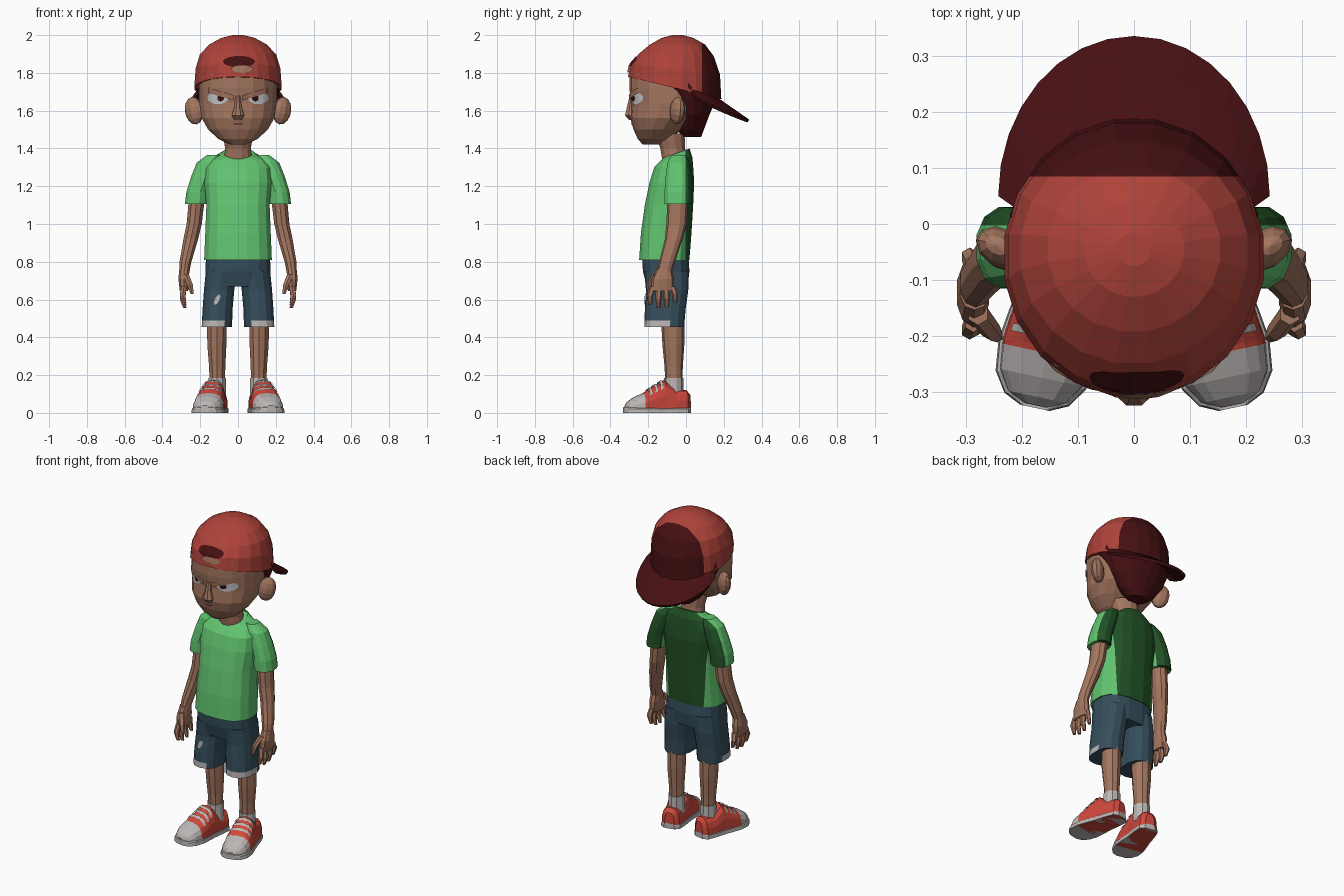
import bpy, bmesh
from math import sin, cos, pi, radians, copysign
from mathutils import Vector
from mathutils.bvhtree import BVHTree

if "Cube" in bpy.data.objects:
    bpy.data.objects.remove(bpy.data.objects["Cube"])


def material(name, *rgb):
    m = bpy.data.materials.new(name)
    m.use_nodes = True
    m.diffuse_color = (*rgb, 1)
    m.node_tree.nodes["Principled BSDF"].inputs["Base Color"].default_value = (*rgb, 1)
    return m


SKIN = material("skin", .37, .18, .115)
RED = material("cap red", .42, .055, .042)
SHOE = material("shoe red", .62, .065, .045)
MAROON = material("maroon", .06, .005, .006)
GREEN = material("shirt green", .12, .55, .16)
DARK = material("shirt dark green", .016, .085, .02)
DENIM = material("denim", .036, .077, .108)
GREY = material("light grey", .5, .47, .46)
WHITE = material("eye white", .58, .6, .63)
BLACK = material("pupil black", .01, .006, .006)


def power(v, e):
    return copysign(abs(v) ** e, v)


def skin(name, rings, mat, closed=True, caps=True, face=None):
    """Bridge point rings into a surface; face = direction open surfaces look."""
    bm = bmesh.new()
    rows = [[bm.verts.new(p) for p in r] for r in rings]
    n = len(rows[0])
    for a, b in zip(rows, rows[1:]):
        for i in range(n if closed else n - 1):
            j = (i + 1) % n
            bm.faces.new((a[i], a[j], b[j], b[i]))
    if caps:
        bm.faces.new(rows[0])
        bm.faces.new(rows[-1])
    bm.normal_update()
    if face:
        for f in bm.faces:
            if f.normal.dot(Vector(face)) < 0:
                f.normal_flip()
    else:
        bmesh.ops.recalc_face_normals(bm, faces=bm.faces[:])
    me = bpy.data.meshes.new(name)
    bm.to_mesh(me)
    bm.free()
    me.materials.append(mat)
    ob = bpy.data.objects.new(name, me)
    bpy.context.collection.objects.link(ob)
    return ob


def loft(name, specs, mat, n=14, p=2.0, s=1):
    """Rings given as x, y, z, x radius, y radius and an optional tilt."""
    rings = []
    for x, y, z, rx, ry, *tilt in specs:
        t = tilt[0] if tilt else 0
        ring = []
        for i in range(n):
            a = 2 * pi * (i + .5) / n
            dx, dy = rx * power(cos(a), 2 / p), ry * power(sin(a), 2 / p)
            ring.append((s * (x + dx), y + dy, z + t * dy))
        rings.append(ring)
    return skin(name, rings, mat)


def paint(ob, mat, rule, co, no):
    """Cut the mesh along a plane, then colour the faces that meet the rule."""
    ob.data.materials.append(mat)
    bm = bmesh.new()
    bm.from_mesh(ob.data)
    bmesh.ops.bisect_plane(bm, geom=bm.verts[:] + bm.edges[:] + bm.faces[:],
                           plane_co=co, plane_no=no)
    bm.normal_update()
    for f in bm.faces:
        if rule(f.calc_center_median(), f.normal):
            f.material_index = len(ob.data.materials) - 1
    bm.to_mesh(ob.data)
    bm.free()


def decal(name, outline, target, mat, lift=.004):
    """Thin plate that follows the front of the target."""
    bm = bmesh.new()
    bm.from_mesh(target.data)
    tree = BVHTree.FromBMesh(bm)
    cx = sum(x for x, z in outline) / len(outline)
    cz = sum(z for x, z in outline) / len(outline)
    rings = []
    for k in (1, .75, .5, .25, .02):
        ring = []
        for x, z in outline:
            o = Vector((cx + (x - cx) * k, -2, cz + (z - cz) * k))
            hit = tree.ray_cast(o, Vector((0, 1, 0)))
            if hit[0] is None:
                hit = tree.find_nearest(Vector((o.x, -.3, o.z)))
            ring.append(hit[0] + Vector((0, -lift, 0)))
        rings.append(ring)
    bm.free()
    return skin(name, rings, mat, face=(0, -1, 0))


def oval(x, z, rx, rz, n=16):
    return [(x + rx * cos(2 * pi * i / n), z + rz * sin(2 * pi * i / n)) for i in range(n)]


# Head, neck and hair
head = loft("head", [
    (0, -.18, 1.422, .045, .05), (0, -.17, 1.45, .105, .085), (0, -.15, 1.5, .16, .128),
    (0, -.12, 1.56, .195, .175), (0, -.09, 1.64, .208, .2), (0, -.085, 1.72, .21, .215),
    (0, -.08, 1.8, .21, .22)], SKIN, 18, 2.2)
loft("neck", [(0, -.06, 1.32, .08, .065), (0, -.07, 1.4, .07, .068),
              (0, -.085, 1.48, .085, .08)], SKIN, 12)
loft("hair", [
    (0, .03, 1.46, .06, .05), (0, .025, 1.5, .11, .07), (0, .03, 1.58, .17, .095),
    (0, .02, 1.66, .205, .14), (0, -.01, 1.72, .224, .165), (0, -.02, 1.77, .22, .165)],
    MAROON, 18)
loft("nose", [(0, -.285, 1.55, .02, .015), (0, -.292, 1.575, .036, .034),
              (0, -.288, 1.615, .022, .028), (0, -.285, 1.68, .012, .014)], SKIN, 8)
decal("mouth", oval(0, 1.53, .028, .003), head, MAROON)

# Eyes with slanted brows, and ears
for s, side in ((1, "left"), (-1, "right")):
    lid = lambda x: 1.68 + .3 * (abs(x) - .1)
    decal(side + "_eye", [(x, min(z, lid(x))) for x, z in oval(s * .107, 1.668, .055, .034)],
          head, WHITE)
    decal(side + "_iris", oval(s * .092, 1.667, .018, .018), head, MAROON, .006)
    decal(side + "_pupil", oval(s * .092, 1.667, .007, .007, 8), head, BLACK, .008)
    xs = [.025 + .0225 * i for i in range(7)]
    brow = [(s * x, lid(x) - .003) for x in xs] + [(s * x, lid(x) + .025) for x in reversed(xs)]
    decal(side + "_brow", brow, head, SKIN, .0095)
    bpy.ops.mesh.primitive_uv_sphere_add(segments=10, ring_count=7, radius=1,
                                         location=(s * .232, -.045, 1.6))
    ear = bpy.context.object
    ear.name = side + "_ear"
    ear.scale = (.053, .036, .074)
    ear.rotation_euler = (0, s * radians(12), s * radians(30))
    ear.data.materials.append(SKIN)

# Backward cap: crown, strap opening and brim
cap = loft("cap_crown", [
    (0, -.06, 1.72, .234, .25, -.24), (0, -.057, 1.82, .227, .24, -.12),
    (0, -.05, 1.895, .205, .2, -.04), (0, -.045, 1.95, .155, .148),
    (0, -.045, 1.985, .09, .085), (0, -.045, 2, .03, .03)], RED, 20)
decal("cap_opening", oval(.005, 1.86, .085, .03), cap, MAROON, .005)
decal("forehead_patch", oval(.022, 1.82, .06, .02), cap, SKIN, .008)
paint(cap, MAROON, lambda c, n: c.y > .085, (0, .085, 0), (0, 1, 0))

brim_rows = []
for k in (0, .33, .67, 1):
    row = []
    for i in range(17):
        a = pi * i / 16
        x = (.2 + .042 * k) * cos(a)
        y = .02 + .03 * k + (.135 + .15 * k) * sin(a)
        row.append((x, y, 1.70 - .5 * y + .02 * (1 - (x / .24) ** 2) + .035 * (1 - k)))
    brim_rows.append(row)
brim = skin("cap_brim", brim_rows, MAROON, closed=False, caps=False, face=(0, 0, 1))
solid = brim.modifiers.new("thickness", "SOLIDIFY")
solid.thickness = .018

# Shirt body
back = lambda c, n: c.y > -.003
shirt = loft("shirt_body", [
    (0, -.115, .81, .182, .135), (0, -.105, .95, .176, .136), (0, -.09, 1.1, .17, .13),
    (0, -.075, 1.22, .18, .12), (0, -.065, 1.3, .175, .105), (0, -.05, 1.345, .145, .085, .1),
    (0, -.05, 1.375, .085, .07, .35)], GREEN, 16, 2.5)
paint(shirt, DARK, back, (0, -.003, 0), (0, 1, 0))

# Hips of the shorts
loft("shorts_hips", [(0, -.1, .67, .165, .11), (0, -.105, .75, .175, .125),
                     (0, -.11, .83, .172, .125)], DENIM, 16, 2.6)

# Shoe stations: y, half width, height
SHOE_LINE = [(.02, .03, .1), (0, .055, .122), (-.06, .064, .12), (-.12, .068, .175),
             (-.17, .076, .145), (-.225, .083, .11), (-.28, .077, .085),
             (-.315, .055, .06), (-.33, .025, .04)]


def section(y, w, h, e=.65, a0=0, a1=pi, n=9):
    angles = [a0 + (a1 - a0) * i / (n - 1) for i in range(n)]
    return [(w * power(cos(a), e), y, h * power(sin(a), e)) for a in angles]


def station(y):
    for (y0, w0, h0), (y1, w1, h1) in zip(SHOE_LINE, SHOE_LINE[1:]):
        if y1 <= y <= y0:
            t = (y - y0) / (y1 - y0)
            return y, w0 + t * (w1 - w0), h0 + t * (h1 - h0)


for s, side in ((1, "left"), (-1, "right")):
    # Sleeve, arm and hand
    sleeve = loft(side + "_sleeve", [
        (.13, -.04, 1.365, .035, .04), (.16, -.04, 1.325, .06, .06), (.19, -.04, 1.25, .06, .07),
        (.215, -.042, 1.17, .06, .074), (.223, -.042, 1.105, .06, .075)], GREEN, 12, 2.2, s)
    paint(sleeve, DARK, back, (0, -.003, 0), (0, 1, 0))
    loft(side + "_arm", [
        (.215, -.042, 1.16, .045, .055), (.232, -.05, 1.0, .042, .054),
        (.25, -.065, .92, .041, .047), (.278, -.1, .8, .033, .042),
        (.285, -.115, .74, .028, .038)], SKIN, 10, 2, s)
    loft(side + "_palm", [
        (.284, -.115, .765, .027, .038), (.287, -.122, .71, .03, .058),
        (.286, -.125, .645, .023, .062)], SKIN, 10, 2.3, s)
    for i in range(4):
        y, drop = -.175 + .034 * i, (0, .018, .014, -.01)[i]
        spread = (i - 1.5) * .01
        loft(f"{side}_finger_{i + 1}", [
            (.286, y, .67, .017, .018), (.293, y + spread, .62 - drop, .016, .016),
            (.282, y + spread, .572 - drop, .01, .01)], SKIN, 6, 2, s)
    loft(side + "_thumb", [
        (.278, -.16, .735, .02, .02), (.255, -.19, .68, .018, .018),
        (.243, -.2, .63, .01, .011)], SKIN, 6, 2, s)

    # Shorts leg with a frayed cuff
    leg = loft(side + "_shorts_leg", [
        (.112, -.115, .455, .082, .105), (.108, -.11, .55, .081, .108),
        (.1, -.1, .65, .082, .112), (.087, -.103, .75, .085, .118)], DENIM, 14, 2.4, s)
    if s < 0:
        decal("knee_tear", [(x + .012 * (z - .6) / .03, z) for x, z in
                            oval(-.11, .6, .014, .028, 7)], leg, GREY, .005)
    paint(leg, GREY, lambda c, n: c.z < .49 and c.y < -.1 and abs(c.x) > .07 and n.z > -.5,
          (0, 0, .49), (0, 0, 1))

    # Shin and sock
    loft(side + "_shin", [
        (.112, -.07, .5, .055, .062), (.112, -.067, .36, .053, .058),
        (.11, -.065, .24, .045, .048), (.11, -.065, .12, .042, .045)], SKIN, 10, 2, s)
    loft(side + "_sock", [(.11, -.065, .08, .05, .052), (.11, -.065, .185, .048, .051)],
         GREY, 10, 2, s)

    # Shoe: upper with toe cap, sole and laces, turned outward
    upper = skin(side + "_shoe", [section(*st) for st in SHOE_LINE], SHOE)
    paint(upper, GREY, lambda c, n: c.y < -.235, (0, -.235, 0), (0, 1, 0))
    parts = [upper, skin(side + "_sole", [section(y * 1.015, w * 1.07, .032, .4)
                                          for y, w, h in SHOE_LINE], GREY)]
    for i in range(3):
        y = -.135 - .03 * i
        rows = [section(yy, w * 1.04, h * 1.03 + .002, .65, .22 * pi, .78 * pi)
                for yy, w, h in (station(y), station(y - .014))]
        parts.append(skin(f"{side}_lace_{i + 1}", rows, GREY, False, False, (0, 0, 1)))
    for ob in parts:
        ob.location.x = s * .107
        ob.rotation_euler.z = s * radians(12)
